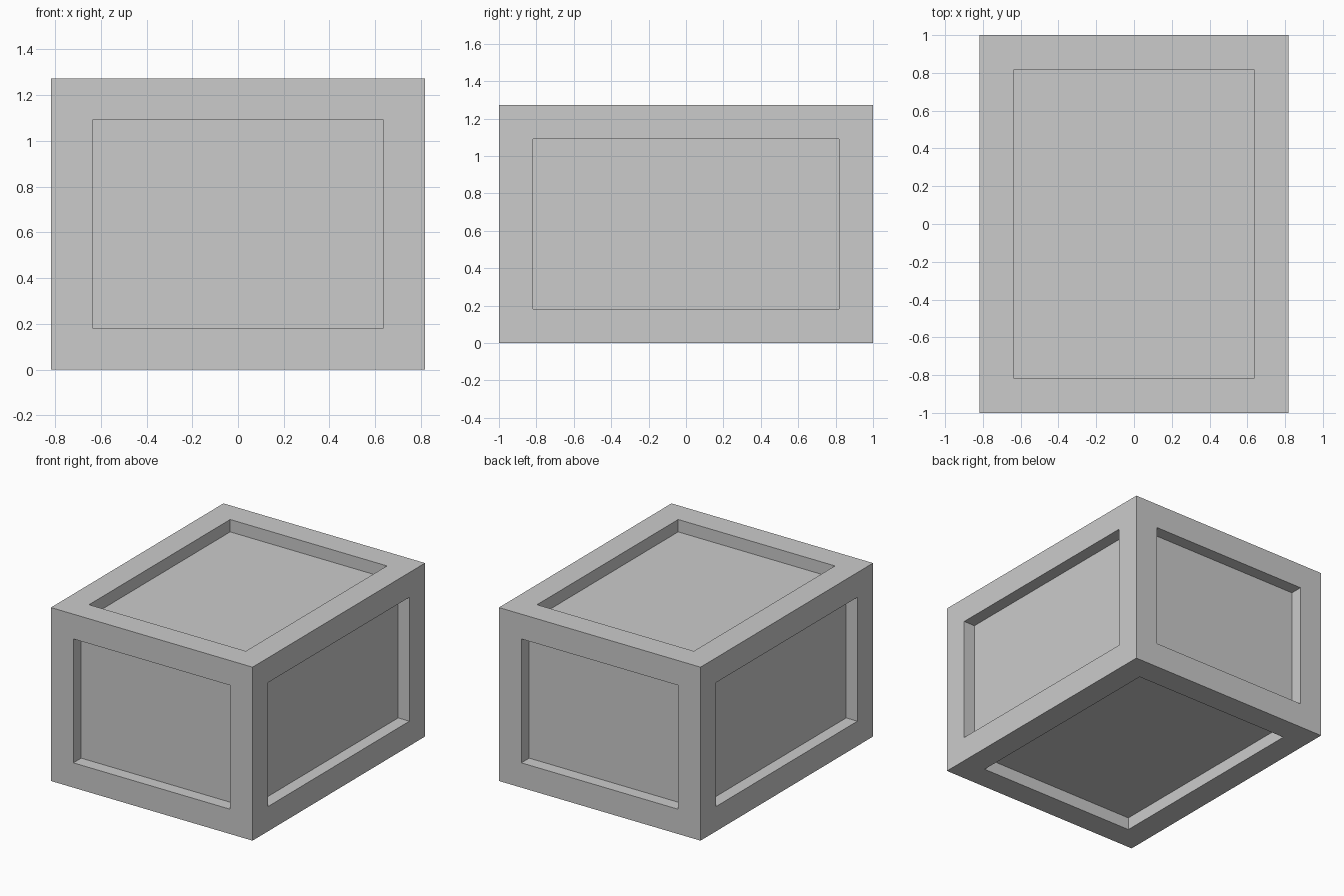
import bpy, bmesh
from mathutils import Matrix

if "Cube" in bpy.data.objects:
    bpy.data.objects.remove(bpy.data.objects["Cube"])

U = 2 / 11                      # one frame width
SIZE = (9 * U, 11 * U, 7 * U)   # crate proportions 9 x 11 x 7
DEPTH = U / 2                   # panel recess

# Crate body: solid block standing on the floor
bm = bmesh.new()
bmesh.ops.create_cube(bm, size=1, matrix=Matrix.Translation((0, 0, SIZE[2] / 2))
                      @ Matrix.Diagonal((*SIZE, 1)))
panels = list(bm.faces)

# Frame border on all six sides
bmesh.ops.inset_individual(bm, faces=panels, thickness=U, depth=0, use_even_offset=True)

# Sink each panel straight inwards
for face in panels:
    normal = face.normal.copy()
    sunk = bmesh.ops.extrude_discrete_faces(bm, faces=[face])["faces"][0]
    bmesh.ops.translate(bm, verts=sunk.verts, vec=-normal * DEPTH)

bmesh.ops.recalc_face_normals(bm, faces=bm.faces)
mesh = bpy.data.meshes.new("crate")
bm.to_mesh(mesh)
bm.free()
bpy.context.collection.objects.link(bpy.data.objects.new("crate", mesh))
